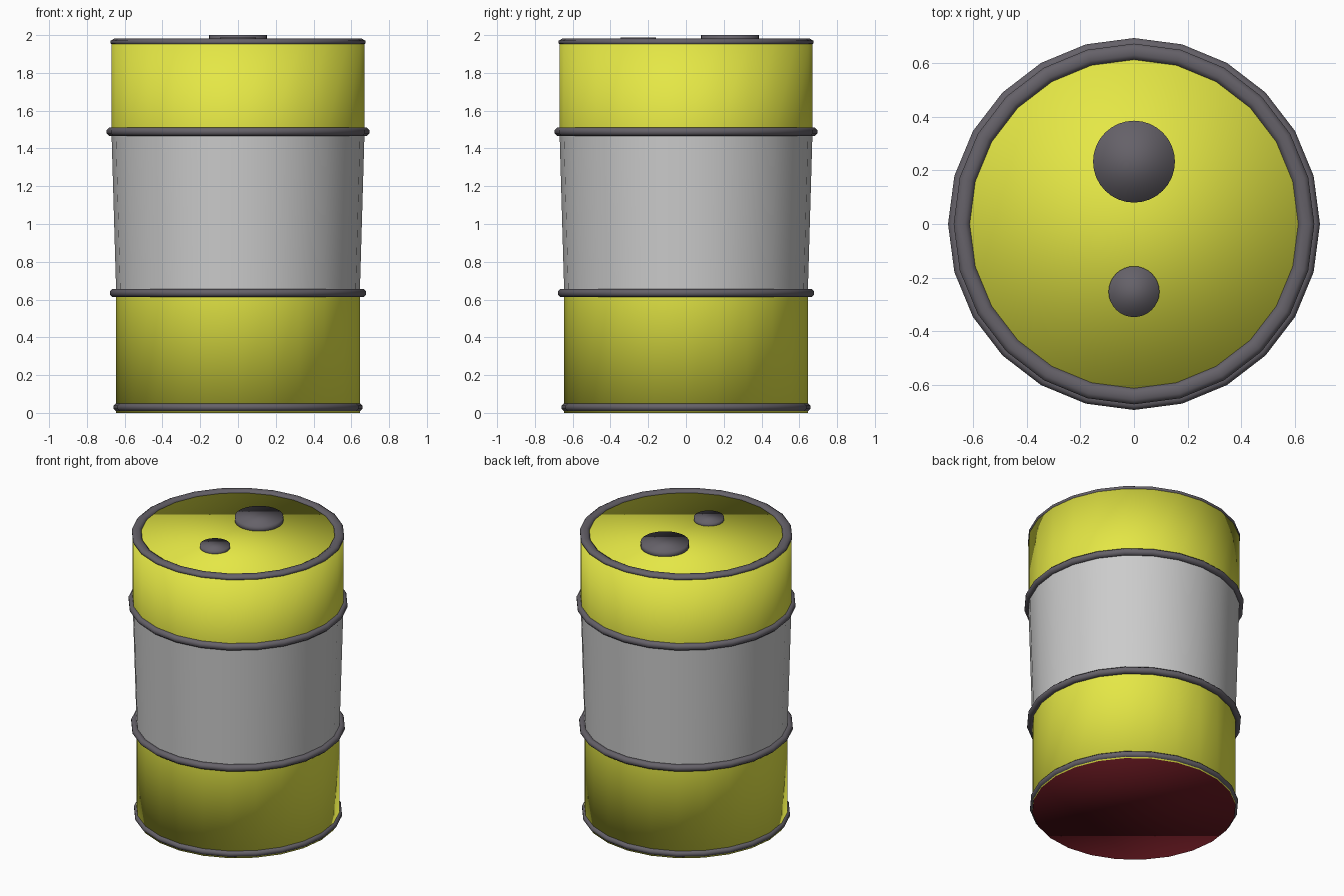
import bpy, bmesh, math

if "Cube" in bpy.data.objects:
    bpy.data.objects.remove(bpy.data.objects["Cube"])

SIDES = 24


def material(name, rgb):
    m = bpy.data.materials.new(name)
    m.diffuse_color = (*rgb, 1)
    m.use_nodes = True
    m.node_tree.nodes["Principled BSDF"].inputs["Base Color"].default_value = m.diffuse_color
    return m


yellow = material("yellow_paint", (0.78, 0.80, 0.06))
dark = material("dark_metal", (0.13, 0.12, 0.14))
red = material("dark_red", (0.12, 0.008, 0.013))


def lathe(name, profile, mats=(), sides=SIDES, closed=False, bottom=False,
          top=False, centre=(0, 0), bottom_mat=0):
    """Revolve (radius, z) points, listed upward on the outside, about z."""
    bm = bmesh.new()
    rings = []
    for r, z in profile:
        rings.append([bm.verts.new((r * math.cos(2 * math.pi * i / sides),
                                    r * math.sin(2 * math.pi * i / sides), z))
                      for i in range(sides)])
    pairs = list(zip(rings, rings[1:]))
    if closed:
        pairs.append((rings[-1], rings[0]))
    for a, b in pairs:
        for i in range(sides):
            j = (i + 1) % sides
            bm.faces.new((a[i], a[j], b[j], b[i]))
    if bottom:
        bm.faces.new(rings[0][::-1]).material_index = bottom_mat
    if top:
        bm.faces.new(rings[-1])
    for f in bm.faces:
        f.smooth = True
    mesh = bpy.data.meshes.new(name)
    bm.to_mesh(mesh)
    bm.free()
    for m in mats:
        mesh.materials.append(m)
    ob = bpy.data.objects.new(name, mesh)
    ob.location = (*centre, 0)
    bpy.context.collection.objects.link(ob)
    return ob


def hoop(name, radius, z, half_w, half_h):
    """Ring with an octagonal section around the barrel."""
    section = []
    for k in range(8):
        a = math.radians(22.5 + 45 * k)
        s = 1 / math.cos(math.radians(22.5))
        section.append((radius + half_w * s * math.cos(a),
                        z + half_h * s * math.sin(a)))
    lathe(name, section, [dark], closed=True)


# barrel walls: painted lower part with base, bare band, painted top with lid
lathe("lower_body", [(0.645, 0), (0.645, 0.635)], [yellow, red],
      bottom=True, bottom_mat=1)
lathe("middle_band", [(0.645, 0.635), (0.67, 1.49)])
lathe("upper_body", [(0.67, 1.49), (0.67, 1.965)], [yellow], top=True)

# hoops and top rim
hoop("bottom_hoop", 0.638, 0.03, 0.022, 0.02)
hoop("lower_hoop", 0.656, 0.635, 0.022, 0.021)
hoop("upper_hoop", 0.673, 1.489, 0.022, 0.022)
hoop("top_rim", 0.644, 1.963, 0.03, 0.018)

# bung caps on the lid
for name, r, y, z in (("large_cap", 0.153, 0.233, 2.0),
                      ("small_cap", 0.095, -0.253, 1.987)):
    lathe(name, [(r, 1.95), (r, z)], [dark], sides=32, bottom=True,
          top=True, centre=(0, y))
